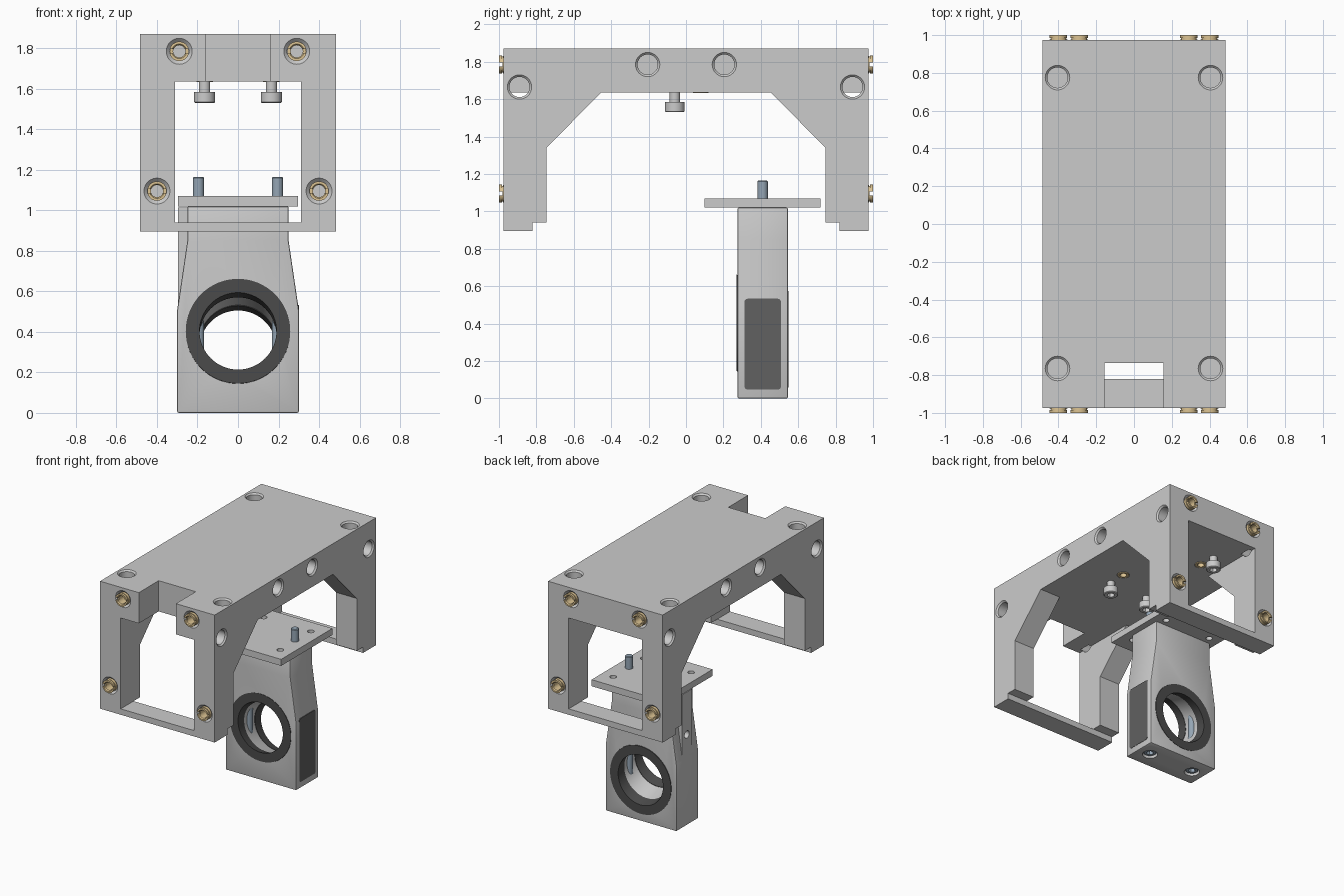
import bpy, bmesh, math
from mathutils import Vector

if "Cube" in bpy.data.objects:
    bpy.data.objects.remove(bpy.data.objects["Cube"])

def mat(name, col):
    m = bpy.data.materials.new(name)
    m.diffuse_color = (*col, 1)
    m.use_nodes = True
    m.node_tree.nodes["Principled BSDF"].inputs["Base Color"].default_value = m.diffuse_color
    return m

BRASS = mat("brass", (0.72, 0.55, 0.29))
DARK = mat("dark_plastic", (0.07, 0.07, 0.07))
PANEL = mat("dark_panel", (0.12, 0.12, 0.12))
STEEL = mat("blue_steel", (0.30, 0.38, 0.46))

def finish(bm, name, m=None):
    bmesh.ops.remove_doubles(bm, verts=bm.verts, dist=1e-5)
    bmesh.ops.recalc_face_normals(bm, faces=bm.faces)
    me = bpy.data.meshes.new(name)
    bm.to_mesh(me)
    bm.free()
    ob = bpy.data.objects.new(name, me)
    bpy.context.collection.objects.link(ob)
    if m:
        me.materials.append(m)
    return ob

def prism(name, pts, axis, lo, hi, m=None):
    """Extrude a 2D outline along x (pts are y,z) or y (pts are x,z)."""
    bm = bmesh.new()
    put = (lambda p, t: (t, *p)) if axis == 'x' else (lambda p, t: (p[0], t, p[1]))
    a = [bm.verts.new(put(p, lo)) for p in pts]
    b = [bm.verts.new(put(p, hi)) for p in pts]
    bm.faces.new(a)
    bm.faces.new(b)
    for i in range(len(pts)):
        j = (i + 1) % len(pts)
        bm.faces.new((a[i], a[j], b[j], b[i]))
    return finish(bm, name, m)

def box(name, x0, x1, y0, y1, z0, z1, m=None):
    return prism(name, [(y0, z0), (y1, z0), (y1, z1), (y0, z1)], 'x', x0, x1, m)

def lathe(name, prof, loc, axis=(0, 0, 1), n=40, m=None):
    """Spin a closed (radius, height) outline round an axis through loc."""
    q = Vector((0, 0, 1)).rotation_difference(Vector(axis))
    bm = bmesh.new()
    rings = []
    for r, h in prof:
        rings.append([bm.verts.new(Vector(loc) + q @ Vector(
            (r * math.cos(2 * math.pi * i / n), r * math.sin(2 * math.pi * i / n), h)))
            for i in range(n)])
    for k in range(len(prof)):
        l = (k + 1) % len(prof)
        if prof[k][0] == 0 and prof[l][0] == 0:
            continue
        for i in range(n):
            j = (i + 1) % n
            bm.faces.new((rings[k][i], rings[k][j], rings[l][j], rings[l][i]))
    return finish(bm, name, m)

def rod(r, h0, h1):
    return [(0, h0), (r, h0), (r, h1), (0, h1)]

def tube(r0, r1, h0, h1):
    return [(r0, h0), (r1, h0), (r1, h1), (r0, h1)]

def apply_mod(ob, mod):
    bpy.context.view_layer.objects.active = ob
    bpy.ops.object.modifier_apply(modifier=mod.name)

def boolean(ob, other, op='DIFFERENCE'):
    other.hide_render = True
    mod = ob.modifiers.new("bool", 'BOOLEAN')
    mod.operation, mod.solver, mod.object = op, 'EXACT', other
    apply_mod(ob, mod)
    bpy.data.objects.remove(other)

def hole(ob, loc, axis, r=0.054, depth=0.2, rim=0.011):
    """Blind hole with a chamfered mouth; axis points out of the surface."""
    prof = [(0, -depth), (r, -depth), (r, -rim), (r + rim, 0), (r + rim, 0.02), (0, 0.02)]
    boolean(ob, lathe("hole_cutter", prof, loc, axis))

# --- bridge frame: arch outline, window right through, notch in the front top edge
half = [(0.975, 1.87), (0.975, 0.895), (0.82, 0.895), (0.82, 0.94),
        (0.745, 0.94), (0.745, 1.34), (0.455, 1.635)]
frame = prism("bridge_frame", half + [(-y, z) for y, z in reversed(half)], 'x', -0.485, 0.485)
boolean(frame, box("window_cutter", -0.31, 0.31, -2, 2, 0.94, 1.635))
boolean(frame, box("notch_cutter", -0.157, 0.157, -1.2, -0.735, 1.5, 2))

for s in (-1, 1):
    for e in (-1, 1):
        hole(frame, (s * 0.405, 0.005 + e * 0.77, 1.87), (0, 0, 1))
        hole(frame, (s * 0.485, e * 0.89, 1.665), (s, 0, 0))
        hole(frame, (s * 0.485, e * 0.205, 1.785), (s, 0, 0))

# --- slotted brass inserts on both end faces
for e in (-1, 1):
    for x, z in ((-0.29, 1.785), (0.29, 1.785), (-0.4, 1.095), (0.4, 1.095)):
        hole(frame, (x, e * 0.975, z), (0, e, 0), r=0.048, rim=0.016)
        ins = lathe("threaded_insert",
                    [(0.03, -0.19), (0.047, -0.19), (0.047, -0.022), (0.042, -0.022),
                     (0.042, -0.015), (0.048, -0.015), (0.048, 0), (0.036, 0), (0.03, -0.008)],
                    (x, e * 1.0, z), (0, e, 0), 32, BRASS)
        boolean(ins, box("slot_cutter", x - 0.1, x + 0.1, e * 1.0 - 0.018, e * 1.0 + 0.018,
                         z - 0.011, z + 0.011))

# --- socket screws and brass inserts under the bridge
for x in (-0.165, 0.165):
    for y in (-0.06, 0.685):
        screw = lathe("socket_screw", [(0, 1.53), (0.047, 1.53), (0.052, 1.535), (0.052, 1.585),
                                       (0.028, 1.585), (0.028, 1.66), (0, 1.66)], (x, y, 0))
        boolean(screw, lathe("hex_cutter", rod(0.028, 1.5, 1.56), (x, y, 0), n=6))
    for y in (0.078, 0.545):
        hole(frame, (x, y, 1.635), (0, 0, -1), r=0.042, depth=0.15, rim=0.004)
        lathe("ceiling_insert", tube(0.024, 0.041, 1.633, 1.72), (x, y, 0), n=32, m=BRASS)

# --- mounting plate with four corner holes
CY = 0.41
plate = box("mounting_plate", -0.295, 0.295, 0.1, 0.72, 1.02, 1.07)
for x in (-0.2, 0.2):
    for y in (-0.185, 0.185):
        boolean(plate, lathe("plate_hole_cutter", rod(0.024, 0.9, 1.2), (x, CY + y, 0), n=24))

# --- sensor body with tapered shoulders and a rear rib on the left
side = [(0.3, 0), (0.3, 0.51), (0.25, 0.85), (0.25, 1.02)]
body = prism("sensor_body", side + [(-x, z) for x, z in reversed(side)], 'y', 0.275, 0.545)
bev = body.modifiers.new("bevel", 'BEVEL')
bev.width, bev.segments = 0.008, 2
apply_mod(body, bev)
boolean(body, box("rib", -0.295, -0.2, 0.35, 0.47, 0.45, 1.015), 'UNION')
boolean(body, lathe("rib_hole_cutter", rod(0.028, -0.06, 0.1), (-0.295, CY, 0.69), (-1, 0, 0), 24))

# --- bore slopes down to the back, with a dark collar at each end
def sheared(name, prof, m=None):
    ob = lathe(name, prof, (0, 0, 0.4025), (0, 1, 0), 64, m)
    for v in ob.data.vertices:
        v.co.z -= (v.co.y - 0.275) * 0.317
    return ob

boolean(body, sheared("bore_cutter", rod(0.193, 0.1, 0.7)))
for name, y0, y1 in (("front_collar", 0.271, 0.345), ("back_collar", 0.475, 0.549)):
    sheared(name, tube(0.19, 0.258, y0, y1), DARK)

# --- long mounting screws through the body, recessed heads underneath
for x in (-0.195, 0.195):
    boolean(body, lathe("recess_cutter", rod(0.055, -0.1, 0.06), (x, CY, 0), n=32))
    pin = lathe("long_screw", [(0, 0.012), (0.042, 0.012), (0.047, 0.017), (0.047, 0.06),
                               (0.028, 0.06), (0.028, 1.16), (0.023, 1.165), (0, 1.165)],
                (x, CY, 0), n=32, m=STEEL)
    boolean(pin, lathe("hex_cutter", rod(0.026, -0.1, 0.04), (x, CY, 0), n=6))

# --- dark rounded panel on the right side
pts = []
for k, (y, z) in enumerate(((0.49, 0.515), (0.33, 0.515), (0.33, 0.065), (0.49, 0.065))):
    for i in range(6):
        a = math.pi / 2 * (k + i / 5)
        pts.append((y + 0.018 * math.cos(a), z + 0.018 * math.sin(a)))
prism("side_panel", pts, 'x', 0.29, 0.302, PANEL)

# --- shading
for ob in bpy.data.objects:
    ob.select_set(True)
bpy.context.view_layer.objects.active = frame
bpy.ops.object.shade_smooth_by_angle(angle=math.radians(30))
